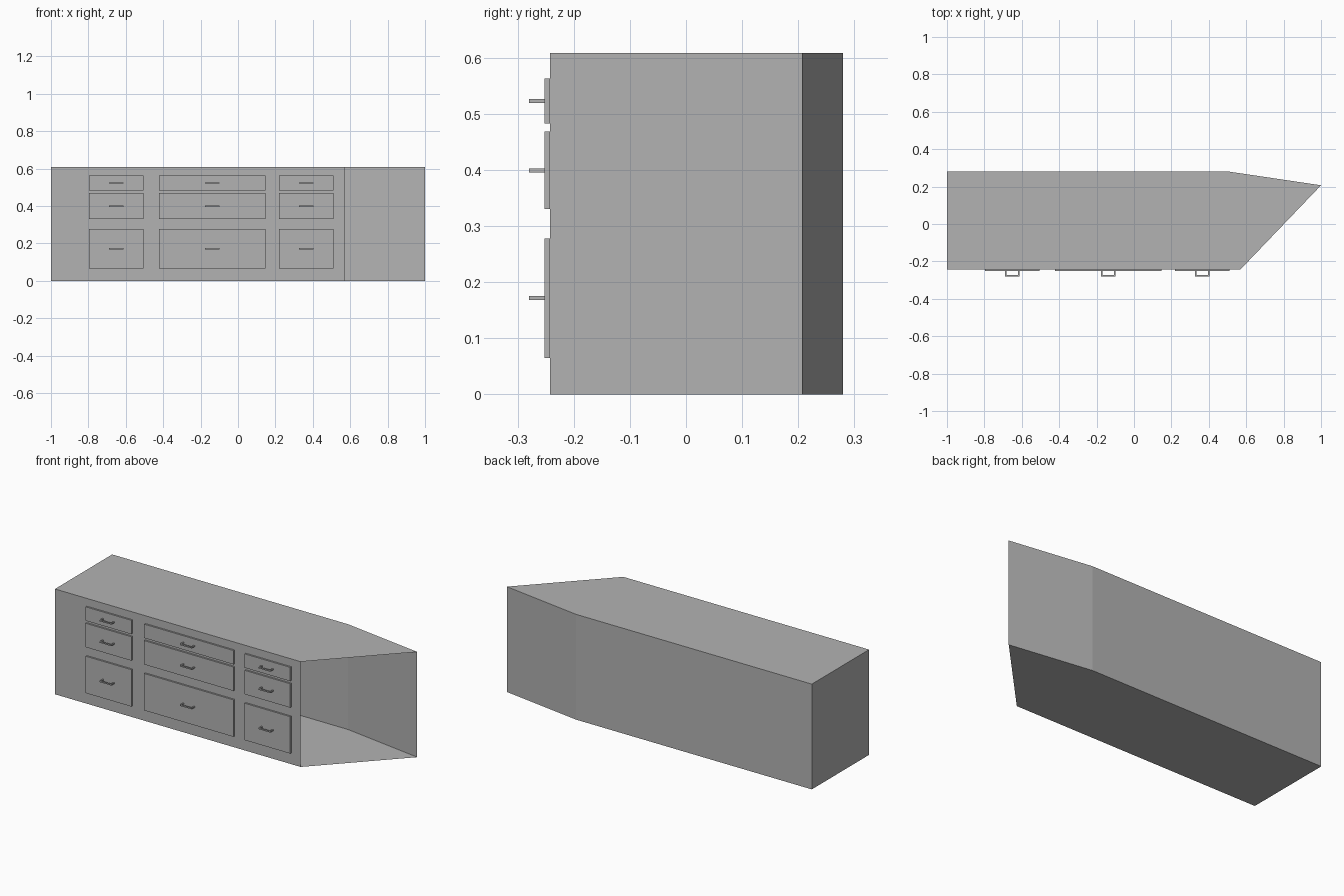
import bpy
import bmesh

cube = bpy.data.objects.get("Cube")
if cube:
    bpy.data.objects.remove(cube, do_unlink=True)

HEIGHT = 0.608
FRONT = -0.242
DRAWER_FRONT = -0.252
HANDLE_FRONT = -0.28
ROD = 0.007

grey = bpy.data.materials.new("light grey")
grey.use_nodes = True
colour = (0.45, 0.45, 0.45, 1)
grey.diffuse_color = colour
grey.node_tree.nodes["Principled BSDF"].inputs["Base Color"].default_value = colour


def add_object(name, bm):
    mesh = bpy.data.meshes.new(name)
    bm.to_mesh(mesh)
    bm.free()
    mesh.materials.append(grey)
    obj = bpy.data.objects.new(name, mesh)
    bpy.context.collection.objects.link(obj)
    return obj


def add_box(bm, low, high):
    verts = bmesh.ops.create_cube(bm, size=1)["verts"]
    for v in verts:
        for i in range(3):
            v.co[i] = low[i] if v.co[i] < 0 else high[i]


# Cabinet shell: thin walls, floor and top, open on the slanted end
outline = [(0.57, FRONT), (-1, FRONT), (-1, 0.28), (0.508, 0.28), (1, 0.207)]
bm = bmesh.new()
lower = [bm.verts.new((x, y, 0)) for x, y in outline]
upper = [bm.verts.new((x, y, HEIGHT)) for x, y in outline]
bm.faces.new(lower)
bm.faces.new(upper[::-1])
for i in range(len(outline) - 1):
    bm.faces.new((lower[i + 1], lower[i], upper[i], upper[i + 1]))
bmesh.ops.recalc_face_normals(bm, faces=bm.faces)
add_object("cabinet_shell", bm)

# Drawer fronts, each with a bracket handle
columns = {"right": (-0.797, -0.505), "middle": (-0.423, 0.148), "left": (0.219, 0.51)}
rows = {"bottom": (0.065, 0.278), "centre": (0.33, 0.468), "top": (0.483, 0.563)}
for side, (x0, x1) in columns.items():
    for level, (z0, z1) in rows.items():
        bm = bmesh.new()
        add_box(bm, (x0, DRAWER_FRONT, z0), (x1, FRONT, z1))
        add_object(f"{level}_{side}_drawer", bm)

        x, z = (x0 + x1) / 2, (z0 + z1) / 2
        half, r = 0.038, ROD / 2
        bm = bmesh.new()
        add_box(bm, (x - half, HANDLE_FRONT, z - r), (x + half, HANDLE_FRONT + ROD, z + r))
        for post in (x - half + r, x + half - r):
            add_box(bm, (post - r, HANDLE_FRONT + ROD, z - r), (post + r, DRAWER_FRONT, z + r))
        add_object(f"{level}_{side}_handle", bm)
